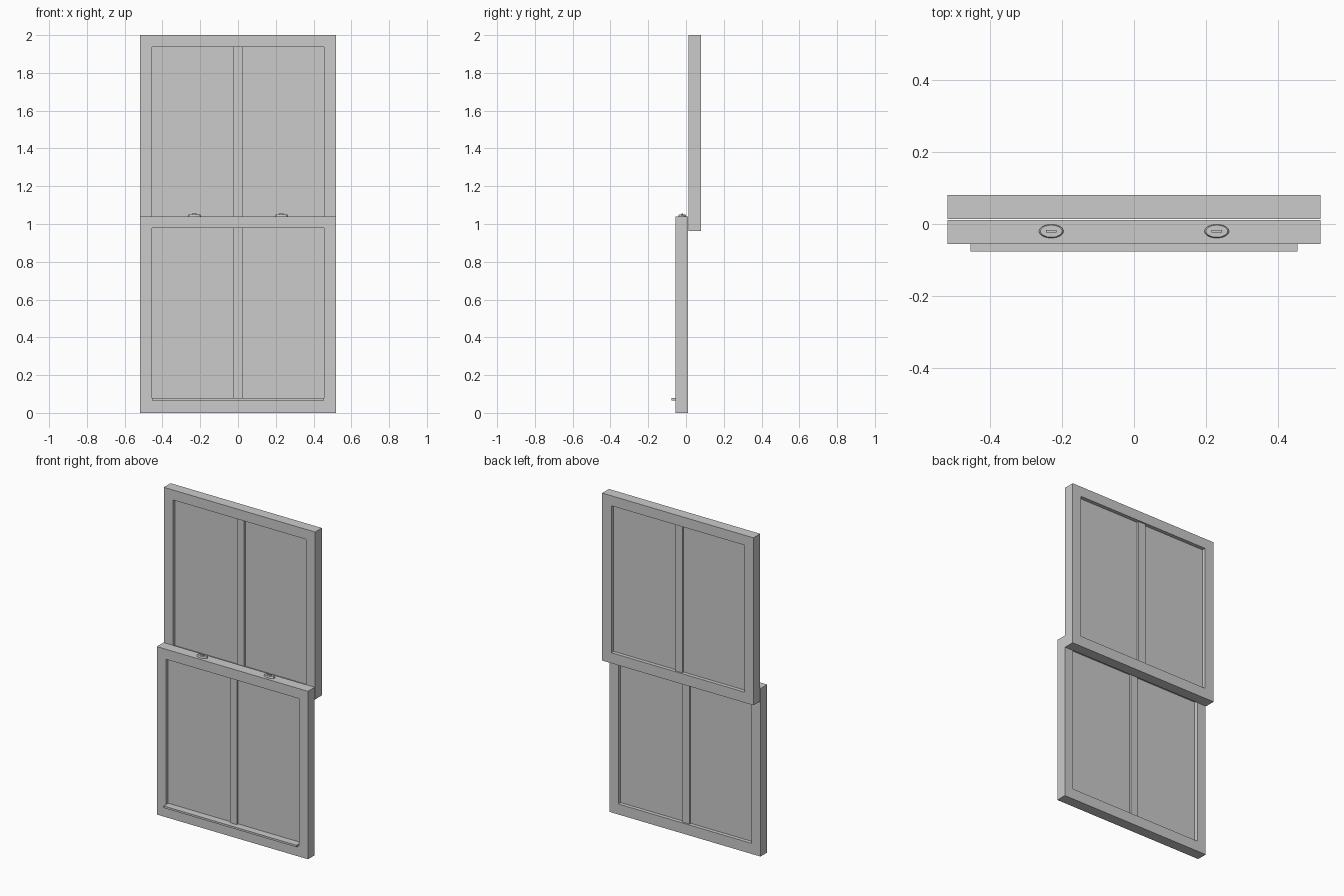
import bpy, bmesh, math

if "Cube" in bpy.data.objects:
    bpy.data.objects.remove(bpy.data.objects["Cube"])

W = 0.518      # half width of a sash
B = 0.062      # border width of a sash frame
IN = W - B     # half width of the opening


def finish(bm, name):
    bmesh.ops.recalc_face_normals(bm, faces=bm.faces[:])
    me = bpy.data.meshes.new(name)
    bm.to_mesh(me)
    bm.free()
    ob = bpy.data.objects.new(name, me)
    bpy.context.collection.objects.link(ob)
    return ob


def box(name, x0, x1, y0, y1, z0, z1):
    bm = bmesh.new()
    bmesh.ops.create_cube(bm, size=1)
    for v in bm.verts:
        v.co = ((x0 + x1) / 2 + v.co.x * (x1 - x0),
                (y0 + y1) / 2 + v.co.y * (y1 - y0),
                (z0 + z1) / 2 + v.co.z * (z1 - z0))
    return finish(bm, name)


def frame(name, y0, y1, z0, z1):
    # Closed rectangular section swept around the opening
    bm = bmesh.new()
    rings = []
    for b, y in ((0, y0), (B, y0), (B, y1), (0, y1)):
        x, lo, hi = W - b, z0 + b * 1.05, z1 - b
        rings.append([bm.verts.new((px, y, pz)) for px, pz in
                      ((-x, lo), (x, lo), (x, hi), (-x, hi))])
    for i in range(4):
        a, c = rings[i], rings[(i + 1) % 4]
        for j in range(4):
            k = (j + 1) % 4
            bm.faces.new((a[j], a[k], c[k], c[j]))
    return finish(bm, name)


def sash(prefix, y0, y1, z0, z1):
    mid = (y0 + y1) / 2
    frame(prefix + "_sash_frame", y0, y1, z0, z1)
    box(prefix + "_glass", -IN - .005, IN + .005, mid - .01, mid + .01,
        z0 + B - .005, z1 - B + .005)
    box(prefix + "_muntin", -.024, .024, mid - .023, mid + .023,
        z0 + B - .002, z1 - B + .002)


# Two overlapping sliding sashes
sash("lower", -.055, .011, 0, 1.04)
sash("upper", .014, .08, .963, 2.0)

# Lift rail resting on the bottom of the lower opening
box("lift_rail", -IN + .001, IN - .001, -.077, -.025, .066, .078)

# Oval latches on the meeting rail: stepped dome with a small tab
for side, x in (("left", -.23), ("right", .23)):
    bm = bmesh.new()
    rings = []
    for s, z in ((1, 1.038), (1, 1.045), (.88, 1.050), (.78, 1.050)):
        rings.append([bm.verts.new((x + .034 * s * math.cos(i * math.tau / 32),
                                    -.02 + .019 * s * math.sin(i * math.tau / 32), z))
                      for i in range(32)])
    for a, c in zip(rings, rings[1:]):
        for j in range(32):
            k = (j + 1) % 32
            bm.faces.new((a[j], a[k], c[k], c[j]))
    bm.faces.new(rings[0])
    bm.faces.new(rings[-1])
    finish(bm, side + "_latch_base")
    box(side + "_latch_tab", x - .014, x + .014, -.024, -.016, 1.045, 1.056)
